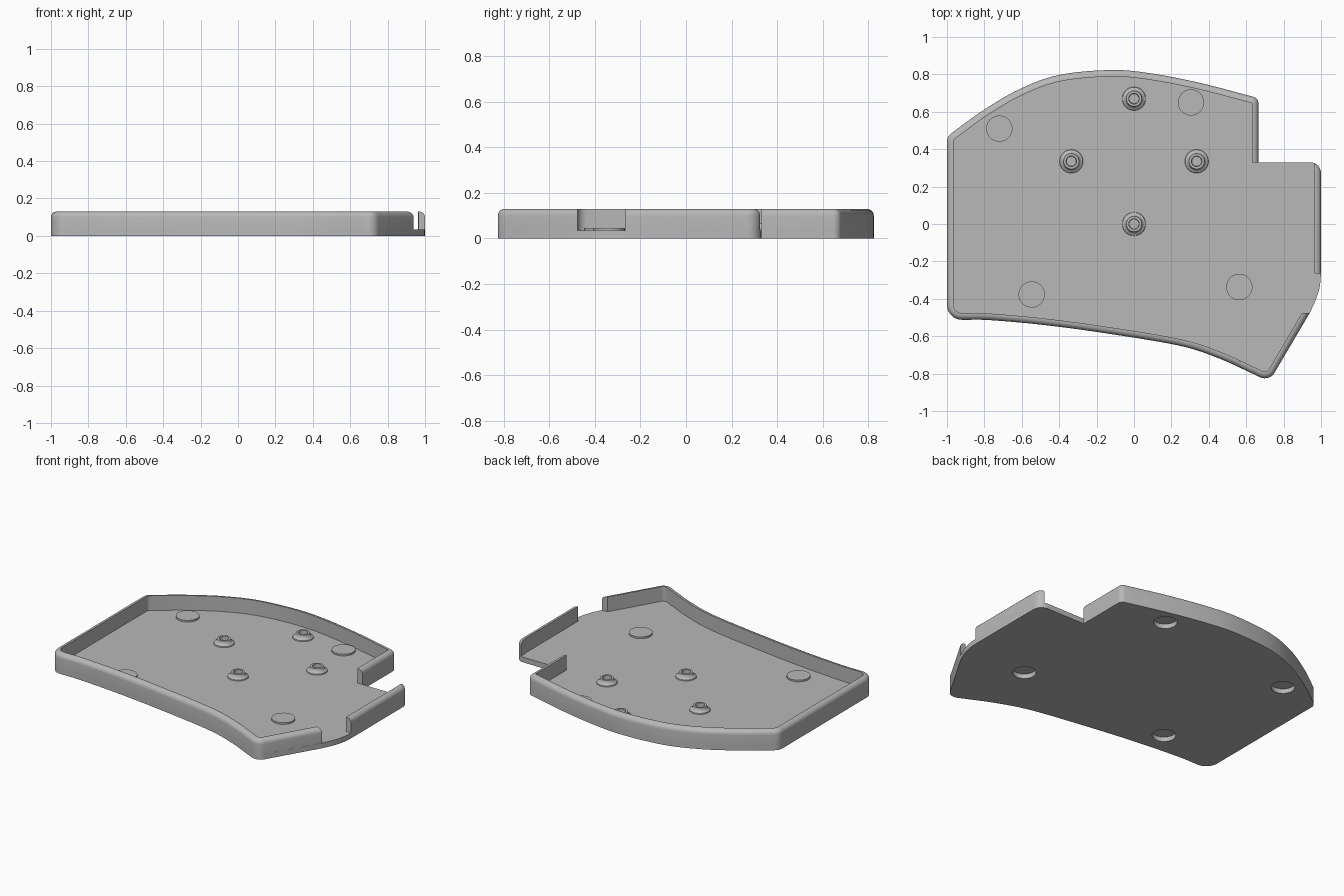
import bpy, bmesh, math
from mathutils import Vector

if "Cube" in bpy.data.objects:
    bpy.data.objects.remove(bpy.data.objects["Cube"])

FLOOR, TOP, WALL, FILLET = 0.034, 0.13, 0.035, 0.03

grey = bpy.data.materials.new("light grey plastic")
grey.use_nodes = True
colour = (0.48, 0.48, 0.48, 1)
grey.diffuse_color = colour
grey.node_tree.nodes["Principled BSDF"].inputs["Base Color"].default_value = colour


def finish(name, bm):
    """Turn a bmesh into a smooth shaded object with sharp edges kept."""
    bmesh.ops.recalc_face_normals(bm, faces=bm.faces[:])
    mesh = bpy.data.meshes.new(name)
    bm.to_mesh(mesh)
    bm.free()
    mesh.materials.append(grey)
    obj = bpy.data.objects.new(name, mesh)
    bpy.context.collection.objects.link(obj)
    bpy.ops.object.select_all(action='DESELECT')
    obj.select_set(True)
    bpy.context.view_layer.objects.active = obj
    bpy.ops.object.shade_smooth_by_angle(angle=math.radians(32))
    return obj


def spline(points, steps=6):
    """Smooth curve through the points (Catmull-Rom)."""
    p = [Vector(q) for q in points]
    p = [2 * p[0] - p[1]] + p + [2 * p[-1] - p[-2]]
    out = []
    for a, b, c, d in zip(p, p[1:], p[2:], p[3:]):
        for i in range(steps):
            t = i / steps
            out.append(0.5 * (2 * b + (c - a) * t + (2 * a - 5 * b + 4 * c - d) * t * t
                              + (3 * b - a - 3 * c + d) * t ** 3))
    return out + [p[-2]]


def corner(before, at, after, radius, steps=7):
    """Arc that rounds the corner between two directions."""
    at = Vector(at)
    u, v = (Vector(before) - at).normalized(), (Vector(after) - at).normalized()
    half = u.angle(v) / 2
    start, end = at + u * radius / math.tan(half), at + v * radius / math.tan(half)
    centre = at + (u + v).normalized() * radius / math.sin(half)
    a, b = start - centre, end - centre
    turn = a.angle(b)
    return [centre + (a * math.sin((1 - i / steps) * turn) + b * math.sin(i / steps * turn))
            / math.sin(turn) for i in range(steps + 1)]


def ring(bm, points, z):
    return [bm.verts.new((p[0], p[1], z)) for p in points]


def bridge(bm, a, b):
    for i in range(len(a)):
        j = (i + 1) % len(a)
        bm.faces.new((a[i], a[j], b[j], b[i]))


def circle(centre, radius, n=40):
    return [(centre[0] + radius * math.cos(2 * math.pi * i / n),
             centre[1] + radius * math.sin(2 * math.pi * i / n)) for i in range(n)]


# Outline, running anticlockwise from the inner corner of the notch
back = spline([(0.62, 0.685), (0.35, 0.755), (0.08, 0.807), (-0.13, 0.823),
               (-0.4, 0.797), (-0.61, 0.722), (-0.8, 0.612), (-0.95, 0.505)])
front = spline([(-0.9, -0.512), (-0.77, -0.514), (-0.5, -0.538), (-0.18, -0.58),
                (0.24, -0.65), (0.46, -0.721), (0.64, -0.803)])
side_curve = spline([(0.94, -0.475), (0.972, -0.405), (0.993, -0.335), (1, -0.265)])

notch = Vector((0.665, 0.33))
main_path = [notch]
main_path += corner(notch, (0.665, 0.673), back[0], 0.035)
main_path += back[1:-1]
main_path += corner(back[-2], (-1, 0.467), (-1, 0), 0.06)
main_path += corner((-1, 0), (-1, -0.513), front[0], 0.08)
main_path += front[1:]
main_path += corner(front[-1], (0.723, -0.843), side_curve[0], 0.06)
side_path = [side_curve[-1]] + corner((1, 0), (1, 0.33), notch, 0.06)
outline = main_path + side_curve + side_path[1:]

feet = [(-0.72, 0.51), (0.305, 0.65), (-0.547, -0.377), (0.563, -0.337)]
bosses = [(0, 0), (0, 0.67), (-0.335, 0.335), (0.335, 0.335)]

# Floor plate with round foot recesses underneath
bm = bmesh.new()
low, high = ring(bm, outline, 0), ring(bm, outline, FLOOR)
bridge(bm, low, high)
bm.faces.new(high)
loops = [low]
for foot in feet:
    rim, roof = ring(bm, circle(foot, 0.07), 0), ring(bm, circle(foot, 0.07), 0.03)
    bridge(bm, rim, roof)
    bm.faces.new(roof)
    loops.append(rim)
edges = [bm.edges.get((l[i - 1], l[i])) for l in loops for i in range(len(l))]
bmesh.ops.triangle_fill(bm, edges=edges, use_beauty=True, normal=(0, 0, -1))
finish("floor_plate", bm)

# Wall cross-section: inset from the outline and height, rounded outside top
section = [(0, FLOOR)]
for i in range(6):
    a = math.pi / 2 * i / 5
    section.append((FILLET * (1 - math.cos(a)), TOP - FILLET * (1 - math.sin(a))))
section += [(WALL, TOP), (WALL, FLOOR)]


def wall(name, path, cut_at, cut_normal):
    """Sweep the wall section along a path and trim it with one plane."""
    bm = bmesh.new()
    rings = []
    for i, p in enumerate(path):
        d0 = (p - path[i - 1]).normalized() if i else (path[1] - p).normalized()
        d1 = (path[i + 1] - p).normalized() if i + 1 < len(path) else d0
        t = (d0 + d1).normalized()
        inward = Vector((-t.y, t.x)) / max(t.dot(d0), 0.5)
        rings.append([bm.verts.new((p.x + inward.x * s, p.y + inward.y * s, z))
                      for s, z in section])
    for a, b in zip(rings, rings[1:]):
        bridge(bm, a, b)
    bm.faces.new(rings[0])
    bm.faces.new(rings[-1])
    cut = bmesh.ops.bisect_plane(bm, geom=bm.verts[:] + bm.edges[:] + bm.faces[:],
                                 plane_co=cut_at, plane_no=cut_normal, clear_outer=True)
    rim = [e for e in cut["geom_cut"] if isinstance(e, bmesh.types.BMEdge)]
    bmesh.ops.holes_fill(bm, edges=rim)
    finish(name, bm)


# The main wall is split so the trim plane touches only its last stretch
split = len(main_path) - 12
wall("main_wall", main_path[:split + 1], (0, 2, 0), (0, 1, 0))
wall("front_corner_wall", main_path[split:] + [Vector((0.98, -0.405))],
     (0, -0.475, 0), (0, 1, 0))
wall("left_side_wall", side_path + [Vector((0.9, 0.33))], (0.962, 0, 0), (-1, 0, 0))

# Raised pads above the foot recesses
for i, foot in enumerate(feet):
    bm = bmesh.new()
    a, b = ring(bm, circle(foot, 0.07), FLOOR), ring(bm, circle(foot, 0.07), 0.045)
    bridge(bm, a, b)
    bm.faces.new(a)
    bm.faces.new(b)
    finish(f"foot_pad_{i + 1}", bm)

# Screw bosses: flared base, short collar and centre hole
boss_profile = [(0.063, FLOOR), (0.061, 0.04), (0.052, 0.044), (0.046, 0.05), (0.043, 0.058),
                (0.041, 0.066), (0.028, 0.066), (0.026, 0.036)]
for i, boss in enumerate(bosses):
    bm = bmesh.new()
    rings = [ring(bm, circle(boss, r), z) for r, z in boss_profile]
    for a, b in zip(rings, rings[1:]):
        bridge(bm, a, b)
    bm.faces.new(rings[0])
    bm.faces.new(rings[-1])
    finish(f"screw_boss_{i + 1}", bm)
